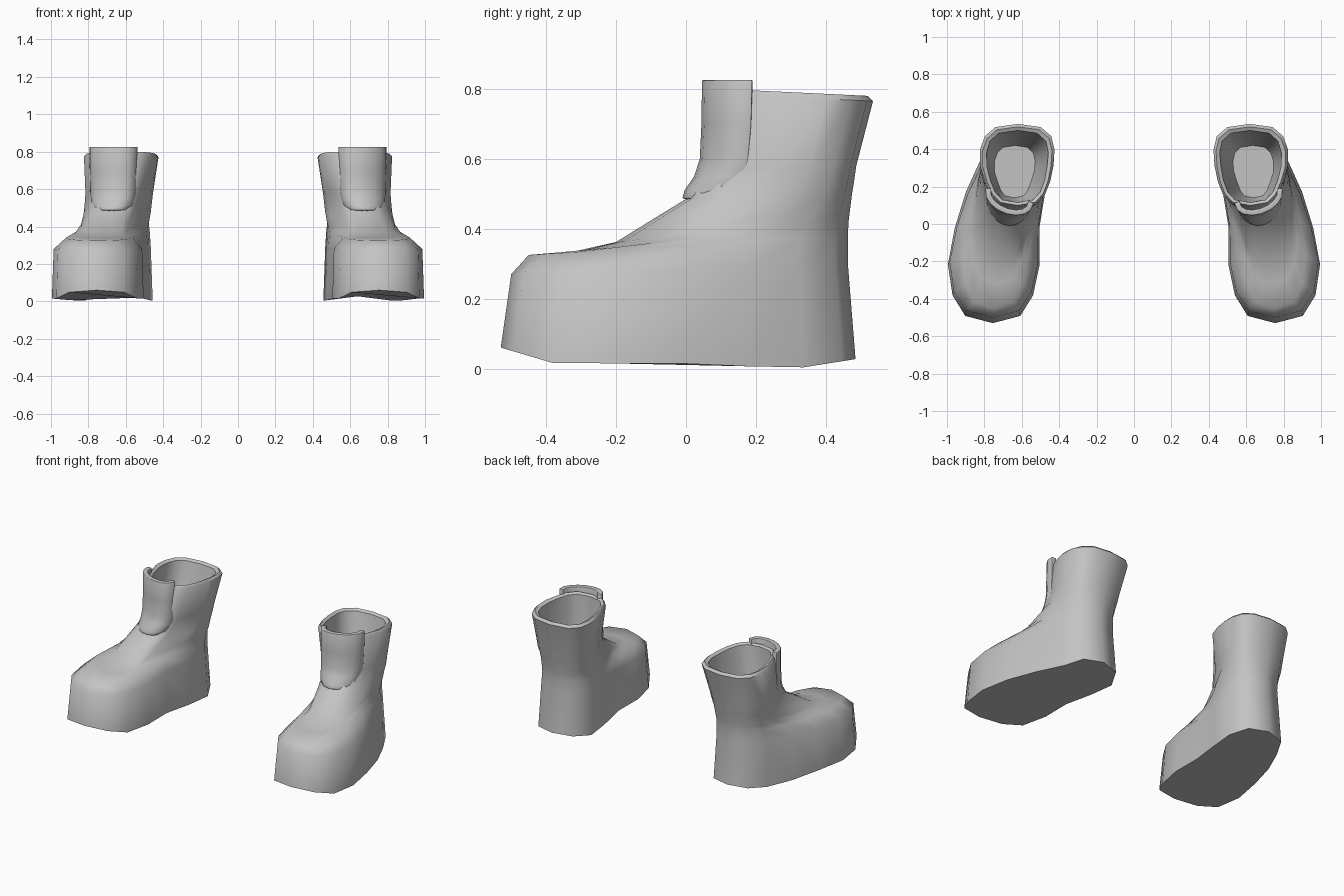
import bpy, bmesh, math

if "Cube" in bpy.data.objects:
    bpy.data.objects.remove(bpy.data.objects["Cube"], do_unlink=True)

grey = bpy.data.materials.new("plain grey")
grey.use_nodes = True
grey.diffuse_color = (0.55, 0.55, 0.55, 1)
grey.node_tree.nodes["Principled BSDF"].inputs["Base Color"].default_value = (0.55, 0.55, 0.55, 1)

SIDES = 16


def lerp(a, b, t):
    return a + (b - a) * t


def stations(vals, u):
    """Blend front, middle and back values along a ring."""
    u = min(max(u, 0.25), 0.85)
    if u < 0.55:
        return lerp(vals[0], vals[1], (u - 0.25) / 0.3)
    return lerp(vals[1], vals[2], (u - 0.55) / 0.3)


def ring(bm, front, back, centres, widths, z_rule=None):
    """Tilted rounded ring from a front (y, z) to a back (y, z)."""
    verts = []
    for i in range(SIDES):
        a = math.tau * i / SIDES
        u = (1 - math.cos(a)) / 2
        s = math.sin(a)
        side = math.copysign(abs(s) ** 0.62, s) if abs(s) > 1e-6 else 0
        x = stations(centres, u) + stations(widths, u) * side
        z = z_rule(u) if z_rule else lerp(front[1], back[1], u)
        verts.append(bm.verts.new((x, lerp(front[0], back[0], u), z)))
    return verts


def finish(bm, name, angle):
    mesh = bpy.data.meshes.new(name)
    bm.to_mesh(mesh)
    bm.free()
    mesh.materials.append(grey)
    ob = bpy.data.objects.new(name, mesh)
    bpy.context.collection.objects.link(ob)
    bpy.ops.object.select_all(action='DESELECT')
    ob.select_set(True)
    bpy.context.view_layer.objects.active = ob
    bpy.ops.object.shade_smooth_by_angle(angle=math.radians(angle))
    return ob


def sole_z(u):
    """Raised toe, low heel pad and slightly lifted back edge."""
    toe = 0.045 * max(0, 1 - u / 0.15)
    pad = -0.015 * max(0, 1 - abs(u - 0.8) / 0.25)
    heel = 0.015 * max(0, (u - 0.85) / 0.15)
    return 0.015 + toe + pad + heel


# Boot shell: outer rings from sole to collar, then down the inside
RINGS = [
    ((-.50, .27), (.463, .30), (.755, .725, .640), (.258, .210, .215)),
    ((-.45, .325), (.463, .38), (.750, .700, .637), (.188, .178, .205)),
    ((-.32, .335), (.465, .42), (.735, .680, .637), (.155, .170, .200)),
    ((-.20, .362), (.470, .46), (.710, .665, .635), (.142, .172, .200)),
    ((-.09, .43), (.475, .50), (.690, .650, .635), (.140, .175, .198)),
    ((.00, .485), (.480, .53), (.670, .645, .635), (.140, .178, .198)),
    ((.06, .57), (.487, .58), (.650, .638, .632), (.152, .180, .200)),
    ((.09, .785), (.535, .765), (.622, .628, .620), (.180, .200, .220)),
    ((.10, .80), (.520, .78), (.622, .628, .620), (.168, .186, .205)),
    ((.115, .79), (.500, .77), (.622, .626, .620), (.150, .163, .185)),
    ((.12, .58), (.460, .58), (.635, .635, .632), (.120, .145, .165)),
    ((.14, .44), (.420, .44), (.640, .640, .635), (.090, .110, .120)),
]
bm = bmesh.new()
loops = [ring(bm, (-.53, 0), (.485, 0), (.755, .728, .640), (.267, .218, .228), sole_z)]
loops += [ring(bm, *r) for r in RINGS]
for lo, hi in zip(loops, loops[1:]):
    for i in range(SIDES):
        j = (i + 1) % SIDES
        bm.faces.new((lo[i], lo[j], hi[j], hi[i]))
bm.faces.new(loops[0])
bm.faces.new(loops[-1])
bmesh.ops.recalc_face_normals(bm, faces=bm.faces)
boot = finish(bm, "boot_shell", 50)

# Tongue: curved plate wrapped round the front of the shaft, turned with the foot
# rows: height, front reach, end reach, half width
ROWS = [(.825, .100, .000, .135), (.70, .102, .003, .133), (.60, .107, .010, .130),
        (.55, .125, .020, .125), (.51, .155, .045, .115), (.487, .163, .075, .092)]
TURN = math.radians(17)
COLS = 9
bm = bmesh.new()
grid = []
for z, reach, end, half in ROWS:
    row = []
    for c in range(COLS):
        a = lerp(-math.pi / 2, math.pi / 2, c / (COLS - 1))
        side = half * math.sin(a)
        out = lerp(end, reach, max(0, math.cos(a)) ** 0.9)
        row.append(bm.verts.new((.665 + side * math.cos(TURN) + out * math.sin(TURN) * 0.6,
                                 .15 + side * math.sin(TURN) - out * math.cos(TURN), z)))
    grid.append(row)
for up, down in zip(grid, grid[1:]):
    for c in range(COLS - 1):
        bm.faces.new((up[c], down[c], down[c + 1], up[c + 1]))
tongue = finish(bm, "boot_tongue", 50)
solid = tongue.modifiers.new("thickness", 'SOLIDIFY')
solid.thickness = 0.03
solid.offset = -1
bevel = tongue.modifiers.new("soft_rim", 'BEVEL')
bevel.width = 0.01
bevel.segments = 2
bevel.limit_method = 'ANGLE'
bevel.angle_limit = math.radians(50)

# Second boot of the pair
for ob in (boot, tongue):
    mirror = ob.modifiers.new("pair", 'MIRROR')
    mirror.use_axis = (True, False, False)
    mirror.use_mirror_merge = False
